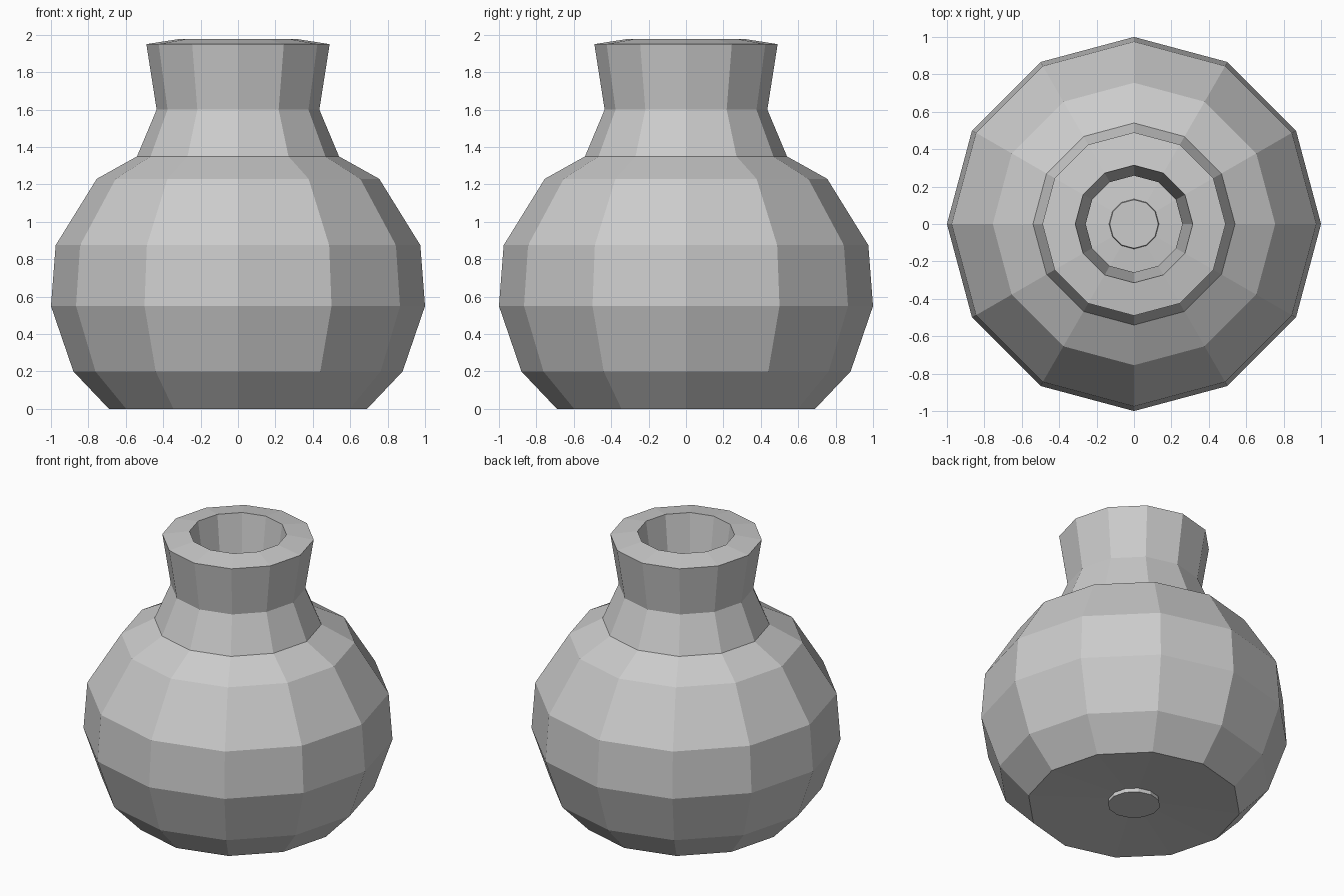
import bpy, bmesh
from math import cos, sin, tau

if "Cube" in bpy.data.objects:
    bpy.data.objects.remove(bpy.data.objects["Cube"])

SIDES = 12


def lathe(name, profile):
    """Revolve (radius, z) points about z; a zero radius becomes a pole."""
    bm = bmesh.new()
    rings = []
    for r, z in profile:
        n = SIDES if r > 0 else 1
        rings.append([bm.verts.new((r * cos(tau * i / SIDES), r * sin(tau * i / SIDES), z))
                      for i in range(n)])
    for a, b in zip(rings, rings[1:]):
        for i in range(SIDES):
            j = (i + 1) % SIDES
            quad = [a[i % len(a)], a[j % len(a)], b[j % len(b)], b[i % len(b)]]
            bm.faces.new(list(dict.fromkeys(quad)))
    mesh = bpy.data.meshes.new(name)
    bm.to_mesh(mesh)
    bm.free()
    obj = bpy.data.objects.new(name, mesh)
    bpy.context.collection.objects.link(obj)
    return obj


# Pot wall: slightly domed underside, round belly, flared neck
pot = lathe("pot_body", [(0, 0.04), (0.69, 0), (0.88, 0.2), (1.0, 0.55), (0.975, 0.875),
                         (0.755, 1.23), (0.54, 1.35), (0.435, 1.6), (0.49, 1.95)])
wall = pot.modifiers.new("wall_thickness", 'SOLIDIFY')
wall.thickness = 0.178
wall.offset = -1

# Plug in the middle of the base, showing below and on the inner floor
lathe("base_plug", [(0, 0), (0.17, 0), (0.13, 0.225), (0, 0.225)])
